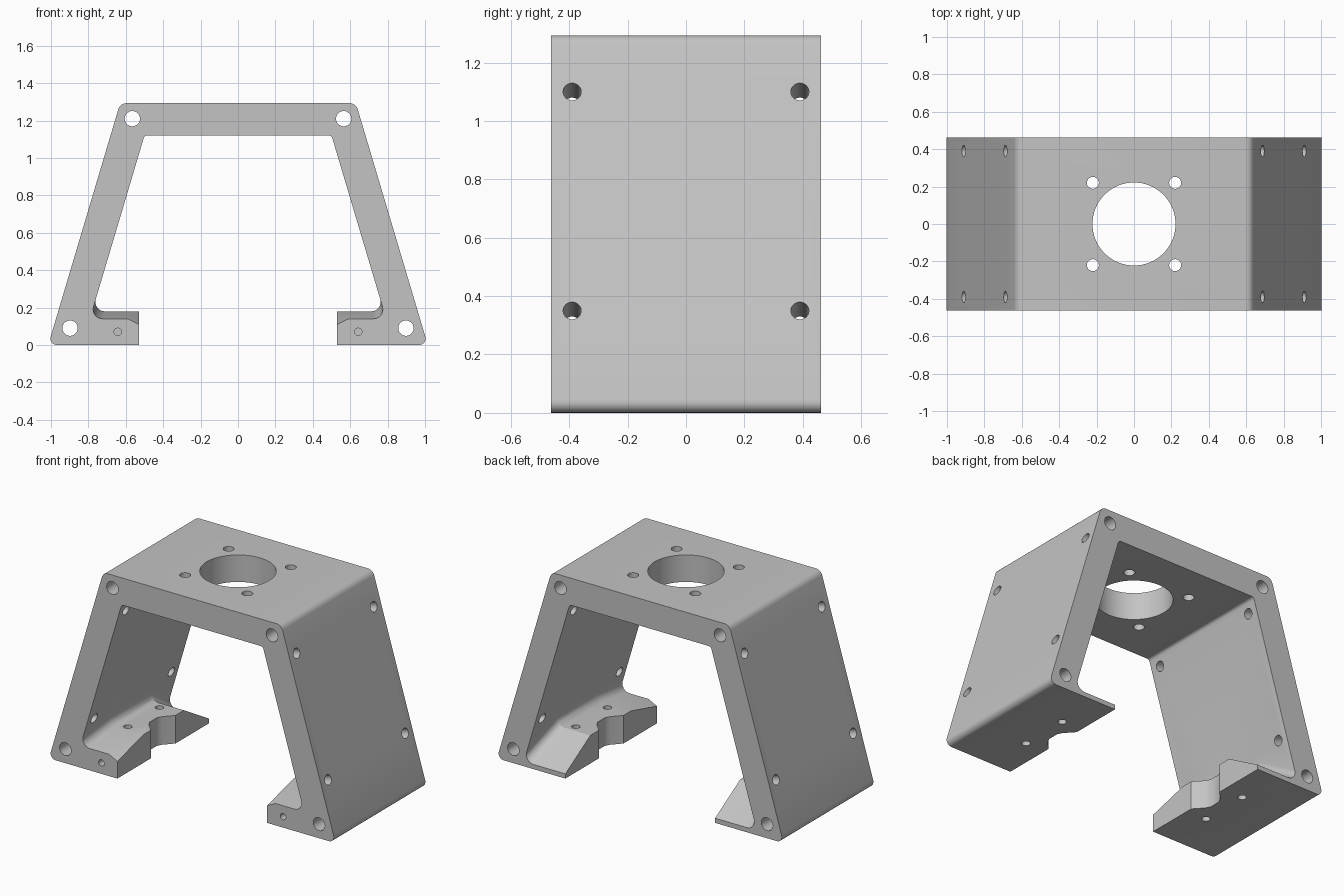
import bpy
import bmesh
import math
from mathutils import Vector

cube = bpy.data.objects.get("Cube")
if cube:
    bpy.data.objects.remove(cube, do_unlink=True)

HALF_DEPTH = 0.463
HEIGHT = 1.293
LEAN = 0.2975      # sideways run of the legs per unit of height

grey = bpy.data.materials.new("plain grey")
grey.use_nodes = True
grey.diffuse_color = (0.55, 0.55, 0.55, 1)
grey.node_tree.nodes["Principled BSDF"].inputs["Base Color"].default_value = grey.diffuse_color


def outer_x(z):
    return 1.015 - LEAN * z


def inner_x(z):
    return 0.5 + LEAN * (1.12 - z)


def fillet(before, corner, after, radius, steps=6):
    """Points of a rounded corner between two straight edges."""
    c = Vector(corner)
    a = (Vector(before) - c).normalized()
    b = (Vector(after) - c).normalized()
    half = a.angle(b) / 2
    centre = c + (a + b).normalized() * radius / math.sin(half)
    start = c + a * radius / math.tan(half) - centre
    end = c + b * radius / math.tan(half) - centre
    arc = start.angle(end)
    return [centre + (start * math.sin(arc * (1 - i / steps)) + end * math.sin(arc * i / steps))
            / math.sin(arc) for i in range(steps + 1)]


def half_section(foot_end, lip, pad):
    """Half of the frame outline; the foot height varies along the depth."""
    roof, arch = (0, HEIGHT), (0, 1.12)
    shoulder, heel = (outer_x(HEIGHT), HEIGHT), (outer_x(0), 0)
    elbow, ankle = (inner_x(1.12), 1.12), (inner_x(pad), pad)
    pad_edge = (foot_end + 0.06, pad)
    points = fillet(roof, shoulder, heel, 0.045)
    points += fillet(shoulder, heel, (foot_end, 0), 0.035)
    points += [Vector((foot_end, 0)), Vector((foot_end, lip)), Vector(pad_edge)]
    points += fillet(pad_edge, ankle, elbow, 0.05)
    points += fillet(ankle, elbow, arch, 0.02, 4)
    return points


# Frame: outline lofted from front to back, with ramps and a notch in each foot
stations = [(-HALF_DEPTH, 0.53, 0.11, 0.14), (-0.2, 0.53, 0.18, 0.18)]
for y, end in [(-0.125, 0.53), (-0.065, 0.585), (-0.035, 0.6),
               (0.035, 0.6), (0.065, 0.585), (0.125, 0.53)]:
    stations.append((y, end, 0.18, 0.18))
stations += [(0.21, 0.53, 0.18, 0.18), (HALF_DEPTH, 0.53, 0.03, 0.03)]

bm = bmesh.new()
rings = []
for y, end, lip, pad in stations:
    half = half_section(end, lip, pad)
    outline = [(p.x, p.y) for p in half] + [(-p.x, p.y) for p in reversed(half)]
    rings.append([bm.verts.new((x, y, z)) for x, z in outline])
for near, far in zip(rings, rings[1:]):
    for i in range(len(near)):
        j = (i + 1) % len(near)
        bm.faces.new((near[i], near[j], far[j], far[i]))
bm.faces.new(rings[0])
bm.faces.new(rings[-1])
bmesh.ops.recalc_face_normals(bm, faces=bm.faces)
bmesh.ops.dissolve_limit(bm, angle_limit=0.002, verts=bm.verts, edges=bm.edges)
mesh = bpy.data.meshes.new("bracket_frame")
bm.to_mesh(mesh)
bm.free()
mesh.materials.append(grey)
frame = bpy.data.objects.new("bracket_frame", mesh)
bpy.context.collection.objects.link(frame)

# Drill holes: centre, axis, radius, length
holes = [((0, 0, 1.2), (0, 0, 1), 0.222, 0.5)]
for sx in (-1, 1):
    holes.append(((sx * 0.565, 0, 1.21), (0, 1, 0), 0.041, 1.2))
    holes.append(((sx * 0.898, 0, 0.09), (0, 1, 0), 0.041, 1.2))
    holes.append(((sx * 0.643, -HALF_DEPTH, 0.07), (0, 1, 0), 0.02, 0.3))
    for sy in (-1, 1):
        holes.append(((sx * 0.22, sy * 0.22, 1.2), (0, 0, 1), 0.032, 0.5))
        holes.append(((sx * 0.668, sy * 0.16, 0.1), (0, 0, 1), 0.025, 0.3))
        for z in (0.35, 1.1):
            holes.append(((sx * outer_x(z), sy * 0.39, z), (sx, 0, LEAN), 0.031, 0.6))

bm = bmesh.new()
for centre, axis, radius, length in holes:
    drill = bmesh.ops.create_cone(bm, cap_ends=True, segments=64 if radius > 0.1 else 28,
                                  radius1=radius, radius2=radius, depth=length)["verts"]
    turn = Vector((0, 0, 1)).rotation_difference(Vector(axis)).to_matrix()
    bmesh.ops.rotate(bm, verts=drill, cent=(0, 0, 0), matrix=turn)
    bmesh.ops.translate(bm, verts=drill, vec=centre)
drill_mesh = bpy.data.meshes.new("hole_cutters")
bm.to_mesh(drill_mesh)
bm.free()
drill_mesh.materials.append(grey)
cutters = bpy.data.objects.new("hole_cutters", drill_mesh)
bpy.context.collection.objects.link(cutters)
cutters.hide_render = True
cutters.hide_viewport = True

cut = frame.modifiers.new("holes", "BOOLEAN")
cut.operation = "DIFFERENCE"
cut.solver = "EXACT"
cut.use_self = True
cut.object = cutters

# Apply the holes, then smooth the rounded surfaces
bpy.ops.object.select_all(action="DESELECT")
frame.select_set(True)
bpy.context.view_layer.objects.active = frame
bpy.ops.object.modifier_apply(modifier=cut.name)
bpy.data.objects.remove(cutters, do_unlink=True)
bpy.ops.object.shade_smooth_by_angle(angle=math.radians(28))
